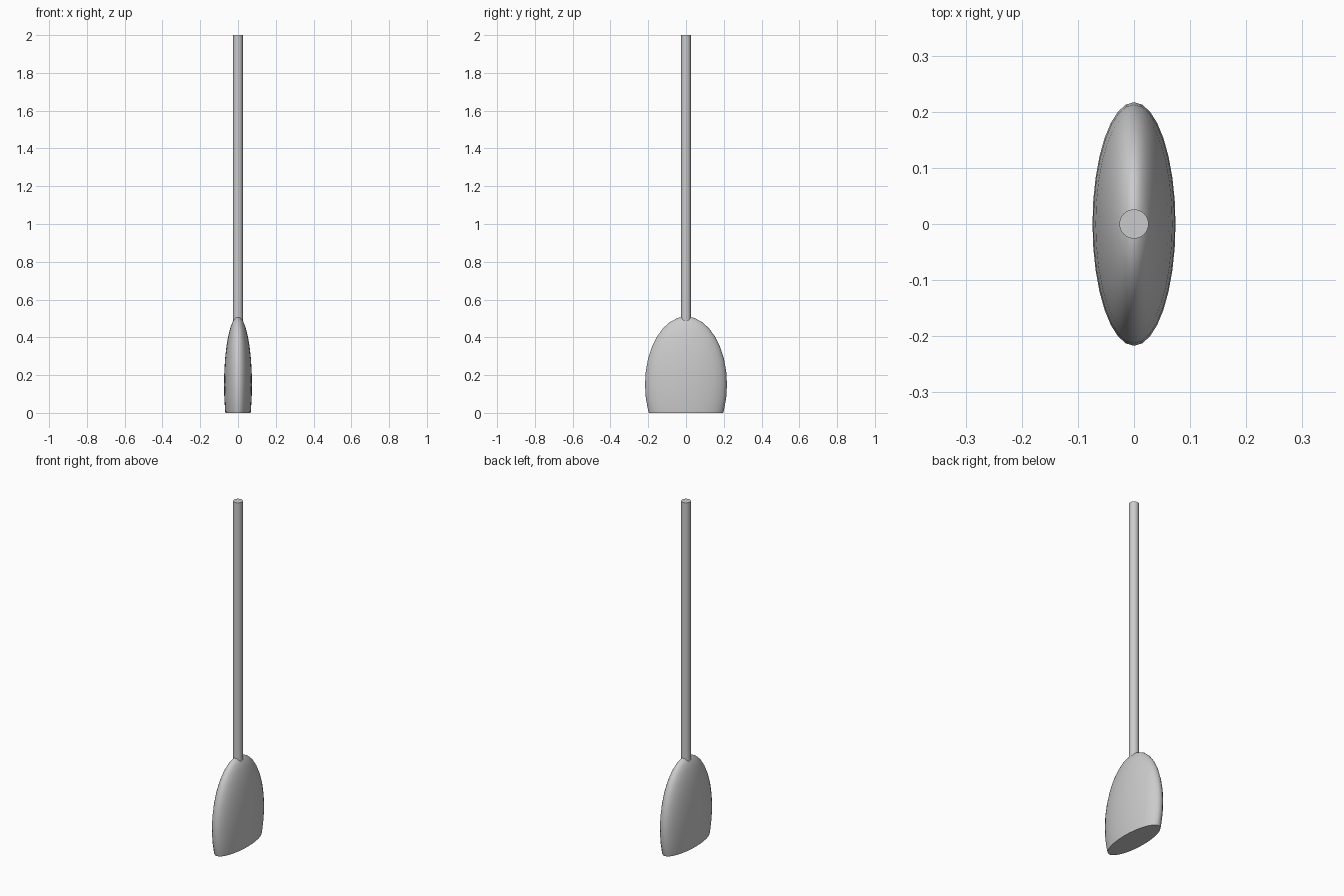
import bpy, bmesh
from math import radians
from mathutils import Matrix

if "Cube" in bpy.data.objects:
    bpy.data.objects.remove(bpy.data.objects["Cube"])


def make_object(name, bm):
    bmesh.ops.recalc_face_normals(bm, faces=bm.faces)
    mesh = bpy.data.meshes.new(name)
    bm.to_mesh(mesh)
    bm.free()
    obj = bpy.data.objects.new(name, mesh)
    bpy.context.collection.objects.link(obj)
    bpy.ops.object.select_all(action='DESELECT')
    obj.select_set(True)
    bpy.context.view_layer.objects.active = obj
    bpy.ops.object.shade_smooth_by_angle(angle=radians(35))
    return obj


# Blade: flattened ellipsoid cut flat at the ground and capped
bm = bmesh.new()
bmesh.ops.create_uvsphere(
    bm, u_segments=32, v_segments=16, radius=1,
    matrix=Matrix.Translation((0, 0, 0.15)) @ Matrix.Diagonal((0.074, 0.217, 0.36, 1)))
cut = bmesh.ops.bisect_plane(
    bm, geom=bm.verts[:] + bm.edges[:] + bm.faces[:],
    plane_co=(0, 0, 0), plane_no=(0, 0, 1), clear_inner=True)
rim = [e for e in cut["geom_cut"] if isinstance(e, bmesh.types.BMEdge)]
bmesh.ops.contextual_create(bm, geom=rim)
make_object("blade", bm)

# Handle: long round shaft sunk into the top of the blade
bottom, top = 0.45, 2.0
bm = bmesh.new()
bmesh.ops.create_cone(
    bm, cap_ends=True, segments=32, radius1=0.026, radius2=0.026,
    depth=top - bottom, matrix=Matrix.Translation((0, 0, (top + bottom) / 2)))
make_object("handle", bm)
